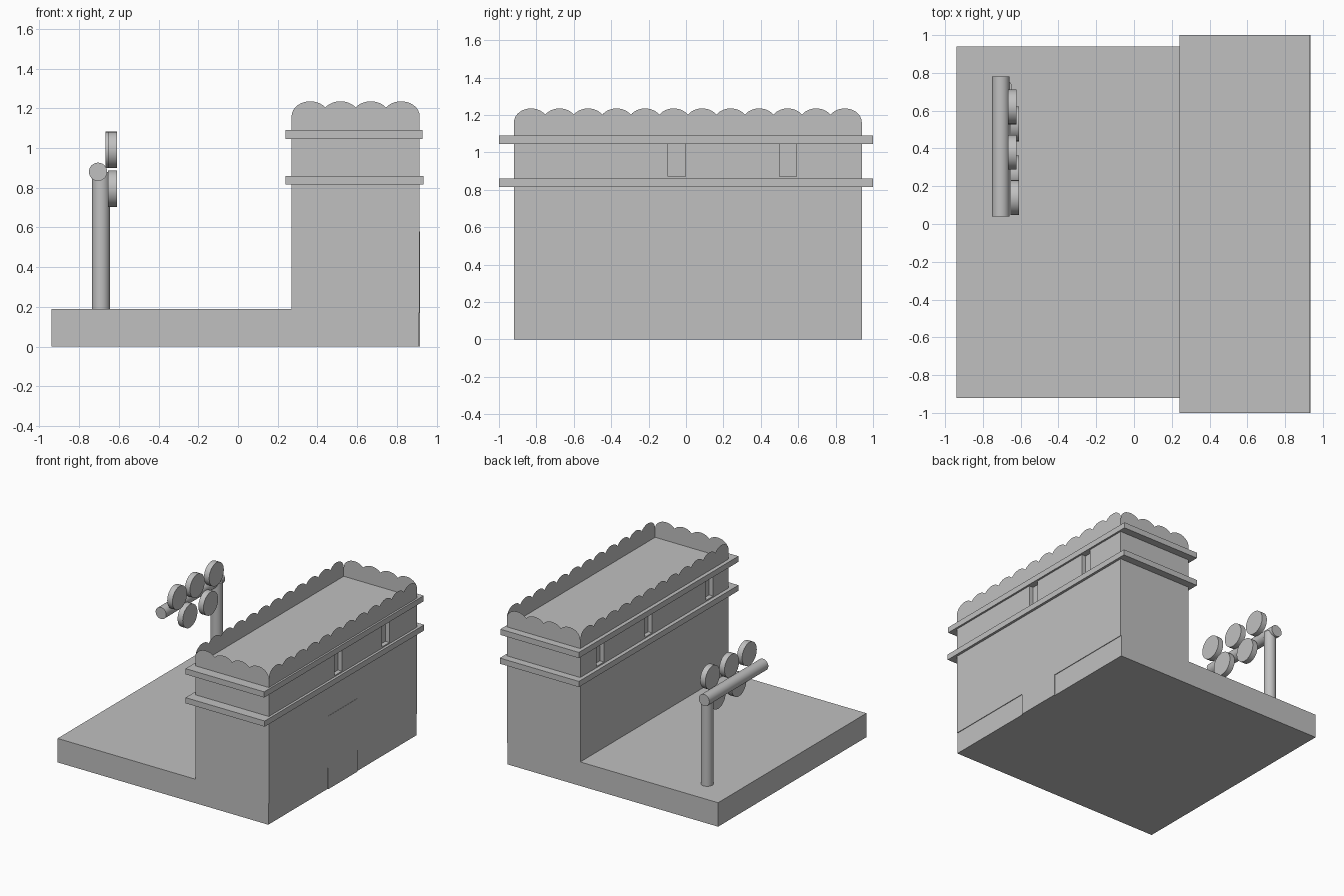
import bpy, bmesh, math
from mathutils import Matrix, Vector

cube = bpy.data.objects.get("Cube")
if cube:
    bpy.data.objects.remove(cube, do_unlink=True)

GREY = (0.53, 0.53, 0.53, 1)
stone = bpy.data.materials.new("plain_grey")
stone.use_nodes = True
stone.diffuse_color = GREY
stone.node_tree.nodes["Principled BSDF"].inputs["Base Color"].default_value = GREY


def finish(name, bm):
    mesh = bpy.data.meshes.new(name)
    bm.to_mesh(mesh)
    bm.free()
    mesh.materials.append(stone)
    obj = bpy.data.objects.new(name, mesh)
    bpy.context.collection.objects.link(obj)
    return obj


def box(name, x, y, z):
    """Box from (min, max) pairs."""
    bm = bmesh.new()
    bmesh.ops.create_cube(bm, size=1)
    size = [b - a for a, b in (x, y, z)]
    centre = [(a + b) / 2 for a, b in (x, y, z)]
    bmesh.ops.scale(bm, vec=size, verts=bm.verts)
    bmesh.ops.translate(bm, vec=centre, verts=bm.verts)
    return finish(name, bm)


def rod(name, start, end, radius):
    """Round rod between two points."""
    start, end = Vector(start), Vector(end)
    axis = end - start
    turn = axis.to_track_quat('Z', 'Y').to_matrix().to_4x4()
    bm = bmesh.new()
    bmesh.ops.create_cone(bm, cap_ends=True, segments=32, radius1=radius,
                          radius2=radius, depth=axis.length,
                          matrix=Matrix.Translation((start + end) / 2) @ turn)
    obj = finish(name, bm)
    bpy.ops.object.select_all(action='DESELECT')
    obj.select_set(True)
    bpy.context.view_layer.objects.active = obj
    bpy.ops.object.shade_smooth_by_angle(angle=math.radians(35))
    return obj


def scalloped_wall(name, start, end, count, flip=False):
    """Thin upright sheet whose top edge is a row of rounded scallops."""
    start, end = Vector(start), Vector(end)
    length = (end - start).length
    pitch, rise, spring = 0.1525, 0.075, 1.16
    half = (length - (count - 1) * pitch) / 2
    valley = math.asin(pitch / 2 / half)
    outline = [(0, 1.085)]
    for i in range(count):
        lo = -math.pi / 2 if i == 0 else -valley
        hi = math.pi / 2 if i == count - 1 else valley
        for k in range(13):
            if i and k == 0:
                continue  # shared valley point
            t = lo + (hi - lo) * k / 12
            outline.append((half + i * pitch + half * math.sin(t),
                            spring + rise * math.cos(t)))
    outline.append((length, 1.085))
    bm = bmesh.new()
    verts = []
    for u, z in outline:
        p = start.lerp(end, u / length)
        verts.append(bm.verts.new((p.x, p.y, z)))
    face = bm.faces.new(verts)
    if flip:
        face.normal_flip()
    return finish(name, bm)


# Ground slab and main block
X0, X1, Y0, Y1 = 0.27, 0.915, -0.92, 0.94
box("ground_slab", (-0.94, 0.91), (Y0, Y1), (0, 0.19))
block = box("building_block", (X0, X1), (Y0, Y1), (0.17, 1.06))

# Window slots cut into both long walls
slots = [(X1, -0.05), (X1, 0.545), (X0, 0.69), (X0, 0.085), (X0, -0.68)]
for wall, y in slots:
    cutter = box("window_cutter", (wall - 0.035, wall + 0.035),
                 (y - 0.046, y + 0.046), (0.87, 1.045))
    cutter.hide_render = True
    mod = block.modifiers.new("window_slot", 'BOOLEAN')
    mod.operation = 'DIFFERENCE'
    mod.solver = 'EXACT'
    mod.object = cutter
    bpy.ops.object.select_all(action='DESELECT')
    bpy.context.view_layer.objects.active = block
    block.select_set(True)
    bpy.ops.object.modifier_apply(modifier=mod.name)
    bpy.data.objects.remove(cutter, do_unlink=True)

# Door panel in the outer wall
box("door_panel", (0.88, 0.917), (-0.18, 0.19), (0, 0.58))

# Ledges around the block; the upper one carries the roof floor
box("lower_ledge", (0.24, 0.935), (-1, 1), (0.815, 0.86))
box("upper_ledge", (0.24, 0.93), (-1, 1), (1.045, 1.09))

# Scalloped parapet
scalloped_wall("parapet_front", (X0, Y0, 0), (X1, Y0, 0), 4, True)
scalloped_wall("parapet_back", (X0, Y1, 0), (X1, Y1, 0), 4)
scalloped_wall("parapet_inner", (X0, Y0, 0), (X0, Y1, 0), 12)
scalloped_wall("parapet_outer", (X1, Y0, 0), (X1, Y1, 0), 12, True)

# Post with crossbar and round lamps
rod("lamp_post", (-0.69, 0.72, 0.18), (-0.69, 0.72, 0.88), 0.045)
rod("lamp_crossbar", (-0.705, 0.04, 0.88), (-0.705, 0.78, 0.88), 0.046)
lamps = [(-0.668, 0.62, 0.99), (-0.668, 0.38, 0.99), (-0.655, 0.14, 0.99),
         (-0.655, 0.53, 0.795), (-0.655, 0.27, 0.795)]
for i, (x, y, z) in enumerate(lamps):
    rod(f"round_lamp_{i + 1}", (x, y, z), (x + 0.045, y, z), 0.092)
